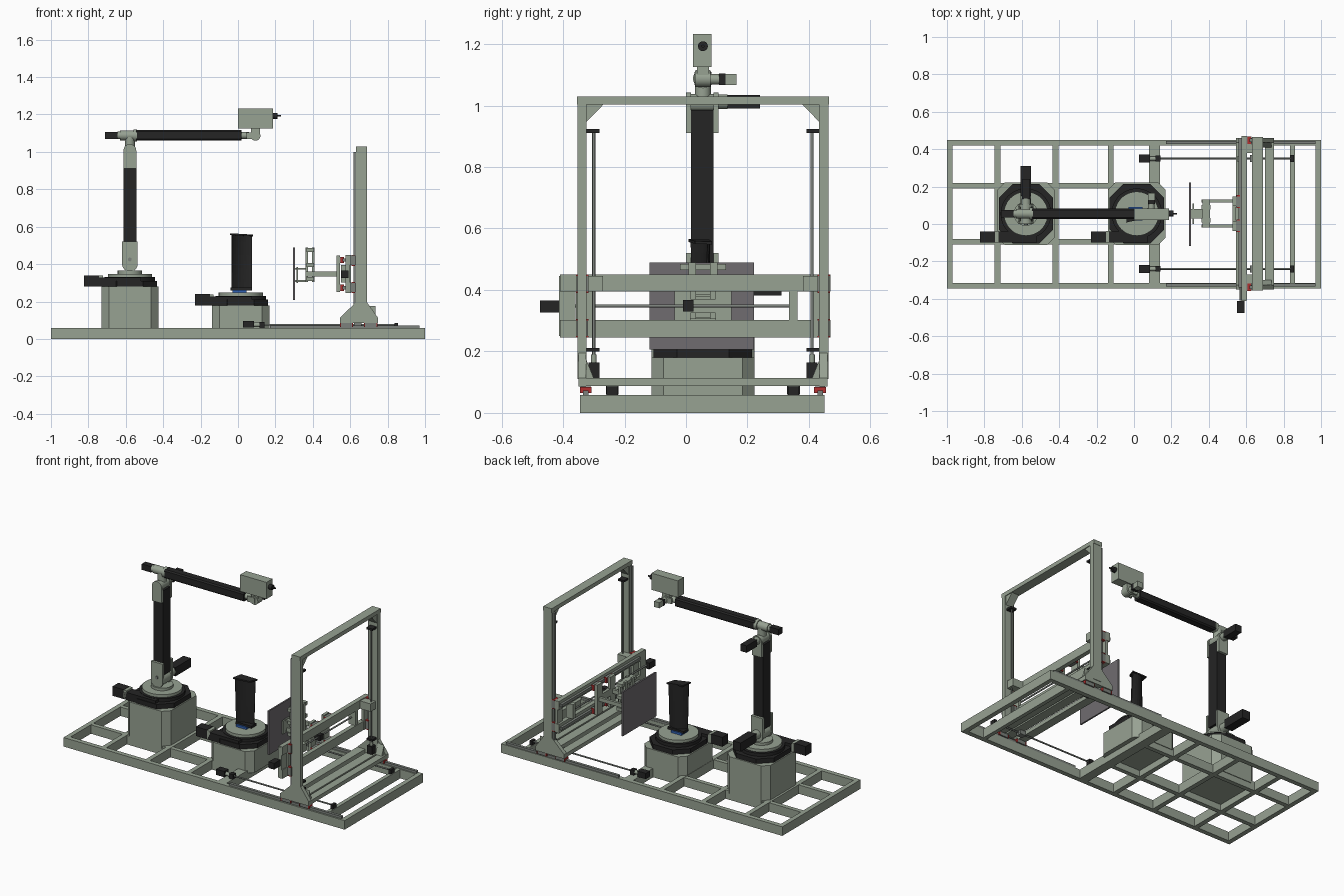
import bpy, bmesh, math
from mathutils import Vector

def mat(name, c):
    m = bpy.data.materials.new(name)
    m.diffuse_color = (*c, 1)
    return m

SAGE = mat("sage", (0.31, 0.36, 0.29))
BLACK = mat("black", (0.018, 0.018, 0.018))
RED = mat("red", (0.45, 0.03, 0.03))
BLUE = mat("blue", (0.03, 0.12, 0.45))
GREY = mat("grey", (0.16, 0.15, 0.16))
STEEL = mat("steel", (0.2, 0.22, 0.2))
round_parts = []

def finish(name, bm, m):
    bmesh.ops.recalc_face_normals(bm, faces=bm.faces)
    me = bpy.data.meshes.new(name)
    bm.to_mesh(me)
    bm.free()
    me.materials.append(m)
    o = bpy.data.objects.new(name, me)
    bpy.context.collection.objects.link(o)
    return o

def loft(name, rings, m):
    bm = bmesh.new()
    vs = [[bm.verts.new(p) for p in r] for r in rings]
    n = len(rings[0])
    for a, b in zip(vs, vs[1:]):
        for i in range(n):
            bm.faces.new((a[i], a[(i+1) % n], b[(i+1) % n], b[i]))
    bm.faces.new(vs[0][::-1])
    bm.faces.new(vs[-1])
    return finish(name, bm, m)

def box(name, x, y, z, m=SAGE):
    return loft(name, [[(x[0], y[0], k), (x[1], y[0], k), (x[1], y[1], k), (x[0], y[1], k)] for k in z], m)

def prism(name, pts, axis, span, m=SAGE):
    # 2D profile extruded along an axis
    place = {'x': lambda a, b, t: (t, a, b), 'y': lambda a, b, t: (a, t, b), 'z': lambda a, b, t: (a, b, t)}[axis]
    return loft(name, [[place(a, b, t) for a, b in pts] for t in span], m)

def cyl(name, p, q, r, m=SAGE, n=32):
    p, q = Vector(p), Vector(q)
    d = (q - p).normalized()
    u = d.orthogonal().normalized()
    v = d.cross(u)
    ring = [(u * math.cos(t) + v * math.sin(t)) * r for t in (2 * math.pi * i / n for i in range(n))]
    o = loft(name, [[c + k for k in ring] for c in (p, q)], m)
    round_parts.append(o)
    return o

def chamfered(cx, cy, hx, hy, c):
    return [(cx + sx * a, cy + sy * b) for sx, sy, a, b in (
        (-1, -1, hx, hy - c), (-1, -1, hx - c, hy), (1, -1, hx - c, hy), (1, -1, hx, hy - c),
        (1, 1, hx, hy - c), (1, 1, hx - c, hy), (-1, 1, hx - c, hy), (-1, 1, hx, hy - c))]

YC = 0.055  # symmetry plane of the machine

# Welded base frame
for y in ((-0.345, -0.315), (0.42, 0.45)):
    box("base_side_beam", (-1, 1), y, (0, 0.058))
for x0, x1 in ((-1, -0.97), (-0.745, -0.715), (-0.435, -0.405), (-0.14, -0.11), (0.08, 0.14), (0.835, 0.86), (0.97, 1)):
    box("base_cross_beam", (x0, x1), (-0.315, 0.42), (0, 0.058))
for y in (-0.095, 0.205):
    box("base_inner_beam", (-0.97, 0.08), (y - 0.014, y + 0.014), (0, 0.057))

# Pedestals with rotary tables and their drive motors
def pedestal(cx, z):
    prism("pedestal", chamfered(cx, YC, 0.153, 0.168, 0.04), 'z', (0.04, z))
    prism("table_housing", chamfered(cx, YC, 0.145, 0.16, 0.075), 'z', (z, z + 0.03), BLACK)
    cyl("table_collar", (cx, YC, z + 0.03), (cx, YC, z + 0.05), 0.135, BLACK, 48)
    cyl("table_disk", (cx, YC, z + 0.05), (cx, YC, z + 0.068), 0.118, SAGE, 48)
    box("table_worm_box", (cx - 0.165, cx + 0.06), (-0.1, -0.04), (z, z + 0.048), BLACK)
    box("table_motor_flange", (cx - 0.165, cx - 0.145), (-0.1, -0.038), (z + 0.002, z + 0.058))
    box("table_motor", (cx - 0.245, cx - 0.165), (-0.1, -0.04), (z, z + 0.06), BLACK)
pedestal(-0.578, 0.28)
pedestal(0.015, 0.18)

# Curved specimen blade on a blue clamp
box("specimen_clamp", (-0.03, 0.045), (0.02, 0.09), (0.248, 0.262), BLUE)
rings = []
for k in range(9):
    t = k / 8
    a = math.radians(14 + 14 * t)
    ring = []
    for i in list(range(9)) + list(range(8, -1, -1)):
        s = i / 8 - 0.5
        side = 1 if len(ring) < 9 else -1
        w = (0.112 + 0.008 * t) * s
        h = 0.02 * (1 - 4 * s * s) + side * (0.003 + 0.006 * (1 - 4 * s * s))
        ring.append((0.02 + w * math.cos(a) - h * math.sin(a), 0.045 + w * math.sin(a) + h * math.cos(a),
                     0.272 + 0.285 * t - 0.012 * s * t))
    rings.append(ring)
loft("specimen_blade", rings, BLACK)
loft("specimen_tip_plate", [[(-0.042, 0.008, z + 0.006), (0.06, 0.03, z), (0.08, 0.085, z - 0.002), (-0.03, 0.075, z + 0.005)]
                            for z in (0.55, 0.559)], BLACK)
box("specimen_root", (-0.04, 0.075), (0.03, 0.082), (0.26, 0.274), BLACK)

# Robot arm: shoulder, column, elbow
AX = -0.578
cyl("shoulder_disk", (AX, YC, 0.348), (AX, YC, 0.365), 0.065)
half = [(math.cos(math.pi * i / 12), math.sin(math.pi * i / 12)) for i in range(13)]
for y in ((0.0, 0.016), (0.09, 0.106)):
    prism("shoulder_fork", [(AX - 0.042, 0.52), (AX - 0.042, 0.41)] +
          [(AX - 0.042 * c, 0.40 - 0.04 * s) for c, s in half] + [(AX + 0.042, 0.41), (AX + 0.042, 0.52)], 'y', y)
    prism("elbow_fork", [(AX - 0.034, 0.91), (AX + 0.034, 0.91)] +
          [(AX + 0.034 * c, 1.008 + 0.034 * s) for c, s in half], 'y', y)
cyl("shoulder_hub", (AX, 0.016, 0.405), (AX, 0.09, 0.405), 0.04)
cyl("shoulder_pin", (AX, -0.006, 0.425), (AX, 0.0, 0.425), 0.01, STEEL)
cyl("shoulder_gearbox", (AX, 0.106, 0.41), (AX, 0.15, 0.41), 0.028)
box("shoulder_motor", (AX - 0.028, AX + 0.028), (0.15, 0.31), (0.382, 0.438), BLACK)
box("arm_column", (AX - 0.034, AX + 0.034), (0.016, 0.09), (0.44, 0.985), BLACK)
cyl("elbow_hub", (AX, 0.016, 1.008), (AX, 0.09, 1.008), 0.03)
cyl("elbow_gearbox", (AX, 0.106, 1.012), (AX, 0.135, 1.012), 0.024)
box("elbow_motor", (AX - 0.022, AX + 0.022), (0.135, 0.24), (0.99, 1.034), BLACK)
cyl("elbow_post", (AX, YC, 1.02), (AX, YC, 1.08), 0.026)

# Forearm with roll motor
def along(name, x0, x1, r, m=SAGE):
    cyl(name, (x0, YC, 1.088), (x1, YC, 1.088), r, m)
box("roll_motor", (-0.71, -0.645), (0.036, 0.074), (1.068, 1.106), BLACK)
along("roll_gearbox", -0.645, -0.61, 0.02)
along("roll_housing", -0.632, -0.555, 0.026)
along("roll_flange", -0.56, -0.54, 0.032)
prism("forearm", chamfered(YC, 1.088, 0.028, 0.028, 0.008), 'x', (-0.545, 0.02), BLACK)
along("wrist_sleeve", 0.02, 0.06, 0.018)
for y in ((0.027, 0.038), (0.072, 0.083)):
    box("wrist_fork", (0.045, 0.10), y, (1.07, 1.105))

# Wrist and emitter head
cyl("wrist_hub", (0.093, 0.03, 1.087), (0.093, 0.08, 1.087), 0.027)
box("wrist_bracket", (0.07, 0.117), (0.035, 0.075), (1.087, 1.13))
cyl("wrist_gearbox", (0.093, 0.08, 1.085), (0.093, 0.122, 1.085), 0.017)
box("wrist_motor", (0.075, 0.111), (0.112, 0.165), (1.067, 1.103), SAGE)
box("wrist_motor_band", (0.074, 0.112), (0.108, 0.128), (1.066, 1.104), BLACK)
box("emitter_head", (0.0, 0.187), (0.022, 0.083), (1.125, 1.232))
cyl("emitter_nozzle", (0.187, YC, 1.193), (0.21, YC, 1.193), 0.016, BLACK)
cyl("emitter_tip", (0.21, YC, 1.193), (0.23, YC, 1.193), 0.005, BLACK, 16)

# Paired gantry parts, s = -1 front side, s = +1 back side
def span(s, a, b):
    return tuple(sorted((YC + s * a, YC + s * b)))

for s in (-1, 1):
    # floor rails, red carriages and feed screws
    box("floor_rail", (0.17, 0.97), span(s, 0.372, 0.39), (0.055, 0.073), STEEL)
    for x in (0.58, 0.71):
        box("floor_carriage", (x - 0.03, x + 0.03), span(s, 0.364, 0.398), (0.064, 0.086), STEEL)
        for d in (-0.035, 0.03):
            box("carriage_seal", (x + d, x + d + 0.005), span(s, 0.362, 0.4), (0.064, 0.084), RED)
    yc = YC + s * 0.295
    box("feed_motor", (0.027, 0.085), span(s, 0.274, 0.316), (0.06, 0.097), BLACK)
    cyl("feed_coupling", (0.085, yc, 0.076), (0.12, yc, 0.076), 0.012)
    box("feed_bearing", (0.115, 0.142), span(s, 0.28, 0.31), (0.058, 0.09), BLACK)
    cyl("feed_screw", (0.1, yc, 0.076), (0.85, yc, 0.076), 0.005, STEEL, 16)
    box("feed_end_bearing", (0.838, 0.855), span(s, 0.277, 0.313), (0.055, 0.086), BLACK)
    box("feed_nut", (0.62, 0.66), span(s, 0.277, 0.313), (0.062, 0.09), STEEL)
    # uprights, feet and corner gussets
    box("upright", (0.63, 0.69), span(s, 0.378, 0.408), (0.11, 1.03))
    prism("foot", [(0.545, 0.086), (0.748, 0.086), (0.748, 0.114), (0.69, 0.195), (0.63, 0.195), (0.545, 0.114)],
          'y', span(s, 0.38, 0.405))
    prism("top_gusset", [(YC + s * 0.38, 1.007), (YC + s * 0.32, 1.007), (YC + s * 0.38, 0.945)], 'x', (0.635, 0.685))
    prism("bottom_gusset", [(YC + s * 0.38, 0.113), (YC + s * 0.355, 0.113), (YC + s * 0.38, 0.175)], 'x', (0.69, 0.735))
    box("lift_rail", (0.618, 0.63), span(s, 0.384, 0.402), (0.15, 1.0), STEEL)
    # vertical lift screws
    ys = YC + s * 0.355
    box("lift_motor", (0.642, 0.68), span(s, 0.337, 0.373), (0.114, 0.164), BLACK)
    cyl("lift_coupling", (0.661, ys, 0.164), (0.661, ys, 0.19), 0.009)
    for z in (0.205, 0.917):
        box("lift_bearing", (0.64, 0.682), span(s, 0.337, 0.38), (z - 0.006, z + 0.006), BLACK)
    cyl("lift_screw", (0.661, ys, 0.18), (0.661, ys, 0.922), 0.005, STEEL, 16)
    # lift carriages on the uprights
    for z in (0.275, 0.42):
        box("lift_carriage", (0.604, 0.628), span(s, 0.374, 0.412), (z - 0.025, z + 0.025), STEEL)
        for d in (-0.03, 0.025):
            box("lift_seal", (0.606, 0.626), span(s, 0.373, 0.413), (z + d, z + d + 0.005), RED)
    box("lift_plate", (0.588, 0.605), span(s, 0.36, 0.413), (0.245, 0.45))
    box("lift_nut_bracket", (0.6, 0.678), span(s, 0.325, 0.374), (0.395, 0.445))
box("portal_top_beam", (0.63, 0.69), (-0.355, 0.465), (1.004, 1.03))
for x in ((0.545, 0.6), (0.63, 0.69), (0.7, 0.748)):
    box("portal_bottom_beam", x, (-0.345, 0.455), (0.088, 0.113))

# Horizontal carriage frame
box("lower_cross_beam", (0.575, 0.603), (-0.41, 0.47), (0.245, 0.302))
box("upper_cross_beam", (0.575, 0.603), (-0.41, 0.47), (0.395, 0.45))
box("drive_end_plate", (0.575, 0.598), (-0.413, -0.36), (0.25, 0.445))
box("bearing_end_plate", (0.55, 0.6), (0.335, 0.362), (0.302, 0.395))
box("traverse_motor", (0.55, 0.59), (-0.475, -0.413), (0.326, 0.366), BLACK)
cyl("traverse_screw", (0.57, -0.41, 0.348), (0.57, 0.34, 0.348), 0.005, STEEL, 16)
for z in (0.273, 0.422):
    box("traverse_rail", (0.56, 0.575), (-0.34, 0.46), (z - 0.009, z + 0.009), STEEL)
    for y in (-0.01, 0.12):
        box("traverse_carriage", (0.545, 0.568), (y - 0.028, y + 0.028), (z - 0.017, z + 0.017), STEEL)
        for d in (-0.034, 0.028):
            box("traverse_seal", (0.547, 0.567), (y + d, y + d + 0.006), (z - 0.017, z + 0.017), RED)
box("traverse_nut", (0.55, 0.59), (-0.01, 0.025), (0.33, 0.367), BLACK)

# Detector trolley, arms and panel
for y in (-0.012, 0.122):
    box("trolley_plate", (0.527, 0.546), (y - 0.026, y + 0.026), (0.25, 0.445))
    box("trolley_arm", (0.36, 0.53), (y - 0.008, y + 0.008), (0.335, 0.36))
box("trolley_bridge", (0.527, 0.546), (-0.03, 0.14), (0.325, 0.37))
for x in ((0.36, 0.374), (0.396, 0.41)):
    for y in (0.02, 0.09):
        box("detector_post", x, (y - 0.012, y + 0.012), (0.305, 0.49))
for z in (0.31, 0.385, 0.465):
    box("detector_tie", (0.365, 0.405), (-0.02, 0.13), (z, z + 0.02))
for z in (0.31, 0.375):
    box("panel_strut", (0.305, 0.365), (0.03, 0.08), (z - 0.005, z + 0.005))
box("panel_mount", (0.313, 0.322), (0.0, 0.11), (0.3, 0.385))
box("detector_panel", (0.294, 0.304), (-0.118, 0.222), (0.207, 0.49), GREY)

# Smooth shading for round parts
for o in round_parts:
    o.select_set(True)
bpy.context.view_layer.objects.active = round_parts[0]
bpy.ops.object.shade_smooth_by_angle(angle=math.radians(35))
